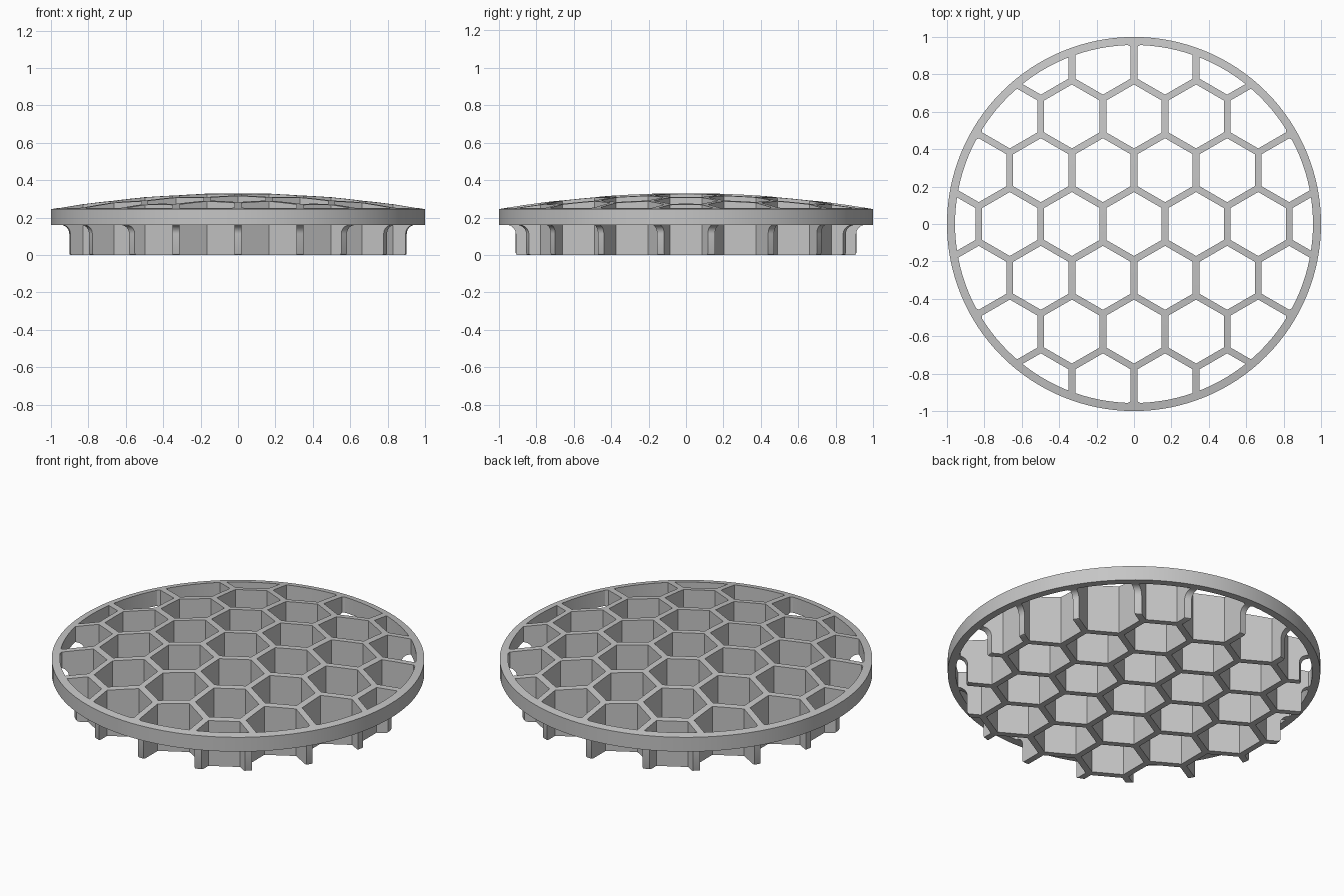
import bpy, bmesh
from math import sin, cos, pi, sqrt, radians
from mathutils import Matrix

cube = bpy.data.objects.get("Cube")
if cube:
    bpy.data.objects.remove(cube, do_unlink=True)

SEGMENTS = 128
OUTER, INNER, LATTICE = 1.0, 0.957, 0.91      # rim radii and lower lattice radius
RIM_BOTTOM, CROWN, DOME_R = 0.16, 0.33, 5.92  # heights and dome curvature
PITCH, WALL = 0.332, 0.036                    # cell spacing and wall thickness
GREY = (0.56, 0.56, 0.56, 1)

grey = bpy.data.materials.new("grey_plastic")
grey.use_nodes = True
grey.diffuse_color = GREY
grey.node_tree.nodes["Principled BSDF"].inputs["Base Color"].default_value = GREY


def dome(r):
    return CROWN - DOME_R + sqrt(DOME_R ** 2 - r * r)


def to_object(name, bm):
    bmesh.ops.recalc_face_normals(bm, faces=bm.faces)
    mesh = bpy.data.meshes.new(name)
    bm.to_mesh(mesh)
    bm.free()
    mesh.materials.append(grey)
    obj = bpy.data.objects.new(name, mesh)
    bpy.context.collection.objects.link(obj)
    return obj


def lathe(name, profile, closed=False):
    bm = bmesh.new()
    verts = [bm.verts.new((r, 0, z)) for r, z in profile]
    edges = [bm.edges.new(pair) for pair in zip(verts, verts[1:])]
    if closed:
        edges.append(bm.edges.new((verts[-1], verts[0])))
    bmesh.ops.spin(bm, geom=verts + edges, cent=(0, 0, 0), axis=(0, 0, 1),
                   angle=2 * pi, steps=SEGMENTS)
    bmesh.ops.remove_doubles(bm, verts=bm.verts, dist=1e-5)
    return to_object(name, bm)


def smooth(obj):
    bpy.ops.object.select_all(action='DESELECT')
    obj.select_set(True)
    bpy.context.view_layer.objects.active = obj
    bpy.ops.object.shade_smooth_by_angle(angle=radians(30))


# Outer rim, its top following the dome
rim = lathe("outer_rim", [(INNER, RIM_BOTTOM), (OUTER, RIM_BOTTOM),
                          (OUTER, dome(OUTER)), (INNER, dome(INNER))], closed=True)

# Domed disc with a stepped-in lower body and a concave fillet under the rim
fillet = INNER - LATTICE
profile = [(0, 0), (LATTICE - 0.01, 0), (LATTICE - 0.003, 0.003), (LATTICE, 0.01)]
for i in range(9):
    a = i / 8 * pi / 2
    profile.append((INNER - fillet * cos(a), RIM_BOTTOM - fillet + fillet * sin(a)))
profile += [(INNER * i / 10, dome(INNER * i / 10)) for i in range(10, -1, -1)]
lattice = lathe("honeycomb_lattice", profile)

# Hexagonal prisms, corners towards the front and back, that open the cells
bm = bmesh.new()
cell_radius = (PITCH - WALL) / sqrt(3)
for row in range(-4, 5):
    for col in range(-4, 5):
        x = (col + 0.5 * (row % 2)) * PITCH
        y = row * PITCH * sqrt(3) / 2
        if x * x + y * y < 1.3:
            bmesh.ops.create_cone(bm, cap_ends=True, segments=6, radius1=cell_radius,
                                  radius2=cell_radius, depth=1,
                                  matrix=Matrix.Translation((x, y, 0.2)))
cells = to_object("cell_cutter", bm)
cells.hide_render = True

cut = lattice.modifiers.new("cells", 'BOOLEAN')
cut.operation = 'DIFFERENCE'
cut.solver = 'EXACT'
cut.use_self = True
cut.object = cells
bpy.context.view_layer.objects.active = lattice
bpy.ops.object.modifier_apply(modifier=cut.name)
bpy.data.objects.remove(cells, do_unlink=True)

for part in (rim, lattice):
    smooth(part)
